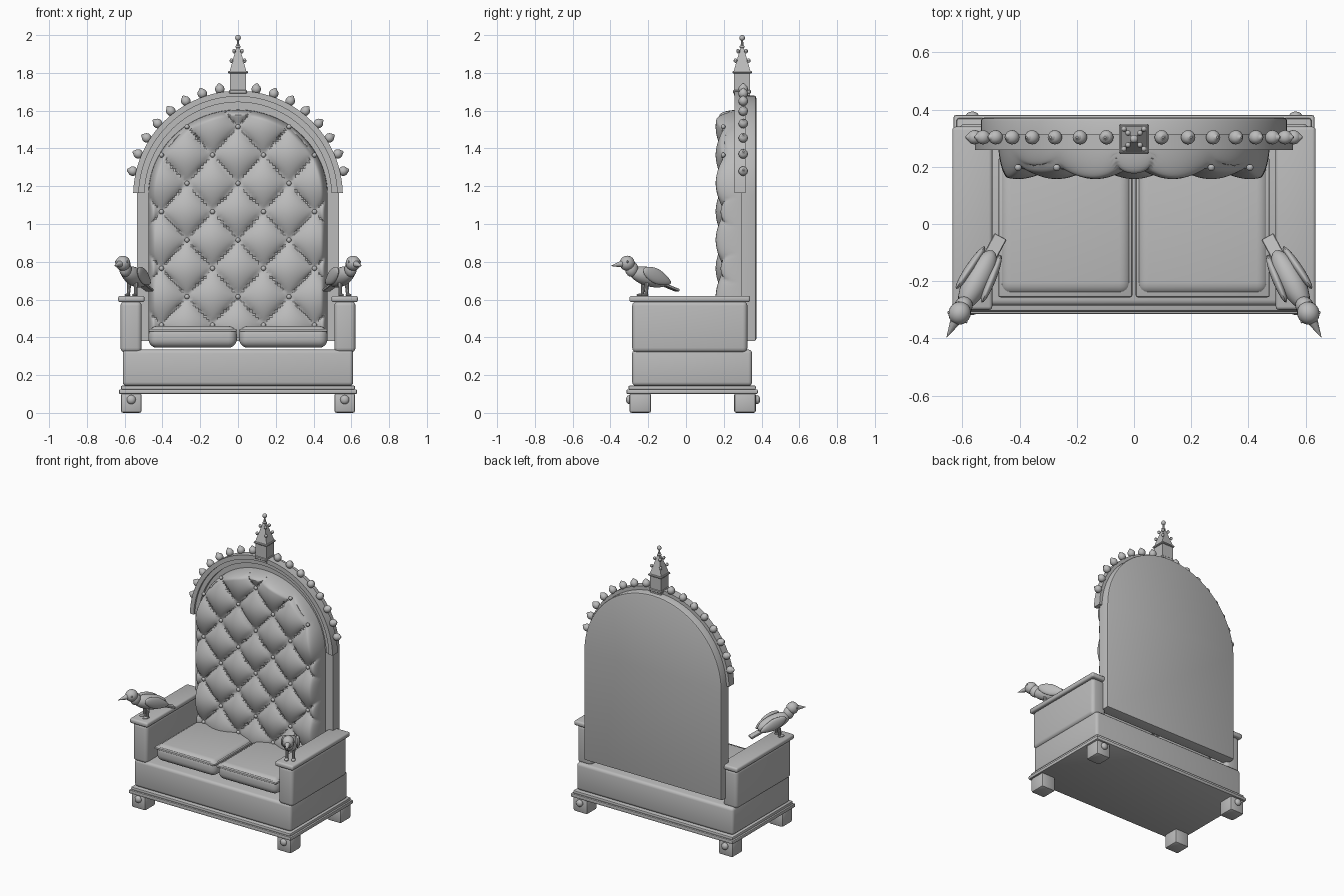
import bpy, bmesh, math
from mathutils import Matrix, Vector

if "Cube" in bpy.data.objects:
    bpy.data.objects.remove(bpy.data.objects["Cube"])

grey = bpy.data.materials.new("plain grey")
grey.diffuse_color = (0.5, 0.5, 0.5, 1)
grey.use_nodes = True
grey.node_tree.nodes["Principled BSDF"].inputs["Base Color"].default_value = grey.diffuse_color
ARCH_Z = 1.15            # height of the arch centre


def finish(name, bm, matrix=None):
    bmesh.ops.recalc_face_normals(bm, faces=bm.faces)
    me = bpy.data.meshes.new(name)
    bm.to_mesh(me)
    bm.free()
    if matrix:
        me.transform(matrix)
    me.materials.append(grey)
    ob = bpy.data.objects.new(name, me)
    bpy.context.collection.objects.link(ob)
    return ob


def box(name, lo, hi, bevel=0.0, seg=3, matrix=None):
    bm = bmesh.new()
    bmesh.ops.create_cube(bm, size=1)
    for v in bm.verts:
        v.co = [(a + b) / 2 + c * (b - a) for a, b, c in zip(lo, hi, v.co)]
    if bevel:
        bmesh.ops.bevel(bm, geom=bm.edges[:], offset=bevel, segments=seg,
                        profile=0.5, affect='EDGES')
    return finish(name, bm, matrix)


def ball(name, loc, radii, matrix=Matrix(), seg=16):
    bm = bmesh.new()
    bmesh.ops.create_uvsphere(bm, u_segments=seg, v_segments=seg * 5 // 8, radius=1)
    m = Matrix.Translation(loc) @ Matrix.Diagonal((*radii, 1))
    return finish(name, bm, matrix @ m)


def cone(name, a, b, r0, r1, seg, matrix=Matrix(), spin=0.0):
    a, b = Vector(a), Vector(b)
    bm = bmesh.new()
    bmesh.ops.create_cone(bm, cap_ends=True, segments=seg, radius1=r0, radius2=r1,
                          depth=(b - a).length)
    turn = (b - a).to_track_quat('Z', 'Y').to_matrix().to_4x4()
    m = Matrix.Translation((a + b) / 2) @ turn @ Matrix.Rotation(spin, 4, 'Z')
    return finish(name, bm, matrix @ m)


def arch_band(name, r0, r1, y0, y1, n=48):
    bm = bmesh.new()
    rows = []
    for i in range(n + 1):
        t = math.radians(1.5 + 177 * i / n)
        rows.append([bm.verts.new((r * math.cos(t), y, ARCH_Z + r * math.sin(t)))
                     for r, y in ((r0, y0), (r1, y0), (r1, y1), (r0, y1))])
    for p, q in zip(rows, rows[1:]):
        for k in range(4):
            bm.faces.new((p[k], p[k - 1], q[k - 1], q[k]))
    bm.faces.new(rows[0])
    bm.faces.new(rows[-1])
    return finish(name, bm)


# Plinth, seat base and deck
box("plinth_lower", (-.63, -.315, .10), (.63, .38, .125), .006, 2)
box("plinth_upper", (-.62, -.305, .122), (.62, .37, .145), .008, 2)
box("seat_base", (-.61, -.285, .143), (.61, .35, .335), .02)

for s in (-1, 1):
    def span(a, b):
        return sorted((s * a, s * b))

    # Feet with round studs
    x0, x1 = span(.51, .62)
    for tag, y0, y1, yk in (("front", -.30, -.185, -.30), ("back", .255, .37, .375)):
        box(tag + "_foot", (x0, y0, 0), (x1, y1, .105), .012, 2)
        ball(tag + "_foot_stud", (s * .565, yk, .07), (.024, .018, .024))
    # Arms and flat arm tops
    x0, x1 = span(.51, .622)
    box("arm", (x0, -.285, .32), (x1, .325, .592), .025, 4)
    x0, x1 = span(.495, .635)
    box("arm_top", (x0, -.30, .586), (x1, .34, .62), .012)
    # Seat cushions with piping
    x0, x1 = span(.006, .474)
    box("seat_cushion", (x0, -.25, .345), (x1, .23, .46), .045, 5)
    box("cushion_piping", (x0, -.256, .43), (x1, .23, .445), .007, 2)

# Arched backboard
bm = bmesh.new()
pts = [(-.535, .38), (.535, .38)]
pts += [(.535 * math.cos(math.pi * i / 40), ARCH_Z + .53 * math.sin(math.pi * i / 40))
        for i in range(41)]
face = bm.faces.new([bm.verts.new((x, .292, z)) for x, z in pts])
ext = bmesh.ops.extrude_face_region(bm, geom=[face])
back = [g for g in ext['geom'] if isinstance(g, bmesh.types.BMVert)]
bmesh.ops.translate(bm, verts=back, vec=(0, .08, 0))
rim = [e for e in bm.edges if all(v.co.y > .35 for v in e.verts)]
bmesh.ops.bevel(bm, geom=rim, offset=.012, segments=2, profile=.5, affect='EDGES')
finish("backboard", bm)

# Stepped arch trim
arch_band("arch_trim_outer", .525, .555, .258, .315)
arch_band("arch_trim_inner", .495, .527, .272, .30)

# Row of beads around the arch
for s in (-1, 1):
    for i in range(8):
        a = s * math.radians(9.7 + 9.6 * i)
        turn = Matrix.Translation((0, .303, ARCH_Z)) @ Matrix.Rotation(a, 4, 'Y')
        ball("arch_bead", (0, 0, .572), (.025, .025, .026), turn)
        cone("arch_bead_tip", (0, 0, .588), (0, 0, .604), .018, .004, 12, turn)

# Deep-buttoned back padding: diamond tufts inside an arched outline
DX, DZ, TOP = .135, .15, 1.515
W, H, LOW = .475, .455, .40
bm = bmesh.new()
rows = []
NX, NLOW, NARC = 96, 72, 44
for j in range(NLOW + NARC + 1):
    if j <= NLOW:
        z, w = LOW + (ARCH_Z - LOW) * j / NLOW, W
    else:
        t = math.pi / 2 * (j - NLOW) / NARC
        z, w = ARCH_Z + H * math.sin(t), max(W * math.cos(t), 1e-4)
    row = []
    for i in range(NX + 1):
        x = w * math.sin(math.pi / 2 * (2 * i / NX - 1))
        rho = math.hypot(x / W, max(0, z - ARCH_Z) / H)
        d = min(1, W * max(0, 1 - rho) / .035)
        edge = math.sqrt(max(0, 1 - (1 - d) ** 2))
        a, b = x / DX, (z - TOP) / DZ
        puff = abs(math.sin(math.pi * (a + b) / 2) * math.sin(math.pi * (a - b) / 2)) ** .5
        row.append(bm.verts.new((x, .295 - edge * (.092 + .046 * puff), z)))
    rows.append(row)
for p, q in zip(rows, rows[1:]):
    for i in range(NX):
        bm.faces.new((p[i], p[i + 1], q[i + 1], q[i]))
bmesh.ops.remove_doubles(bm, verts=bm.verts, dist=.0005)
finish("tufted_back", bm)

# Buttons where the tuft seams cross
for b in range(8):
    for a in ((-2, 0, 2) if b % 2 == 0 else (-3, -1, 1, 3)):
        ball("back_button", (a * DX, .197, TOP - b * DZ), (.013, .012, .013), seg=12)

# Spire on top of the arch
SY = .297
box("spire_block", (-.043, SY - .043, 1.68), (.043, SY + .043, 1.80))
box("spire_foot", (-.047, SY - .047, 1.69), (.047, SY + .047, 1.71), .004, 1)
box("spire_ledge", (-.052, SY - .052, 1.797), (.052, SY + .052, 1.81), .004, 1)
cone("spire_roof", (0, SY, 1.81), (0, SY, 1.935), .062, .012, 4, spin=math.pi / 4)
cone("spire_stem", (0, SY, 1.93), (0, SY, 1.975), .009, .005, 10)
ball("spire_collar", (0, SY, 1.938), (.014, .014, .008))
ball("spire_ball", (0, SY, 1.985), (.015, .015, .015))
for sx in (-1, 1):
    for sy in (-1, 1):
        for z, r in ((1.865, .035), (1.915, .021)):
            ball("spire_knob", (sx * r, SY + sy * r, z), (.01, .01, .012), seg=10)

# Birds perched on the arm fronts, turned outwards (local +x is forward)
for s in (-1, 1):
    m = (Matrix.Translation((s * .547, -.195, .72))
         @ Matrix.Rotation(math.atan2(-.88, s * .47), 4, 'Z'))
    tilt = m @ Matrix.Rotation(math.radians(-14), 4, 'Y')
    ball("bird_body", (0, 0, 0), (.118, .046, .05), tilt, 24)
    ball("bird_neck", (.105, 0, .042), (.036, .032, .042), m)
    ball("bird_head", (.132, 0, .072), (.041, .039, .04), m, 20)
    cone("bird_beak", (.155, 0, .07), (.228, 0, .058), .021, .001, 12, m)
    box("bird_tail", (-.185, -.024, -.016), (-.06, .024, -.002), .003, 1,
        m @ Matrix.Rotation(math.radians(-20), 4, 'Y'))
    for k in (-1, 1):
        # wing: flattened ball drawn out to a point at the rear
        wing = ball("bird_wing", (0, 0, 0), (1, 1, 1), seg=20)
        for v in wing.data.vertices:
            x, y, z = v.co
            taper = 1 if x > 0 else 1 + .35 * x
            v.co = (x * .095 - .025, y * .016, z * .04 * taper + .004 + .012 * x)
        wing.data.transform(tilt @ Matrix.Translation((0, k * .044, .004))
                            @ Matrix.Rotation(k * .1, 4, 'Z'))
        ball("bird_eye", (.148, k * .034, .08), (.006, .006, .006), m, 8)
        cone("bird_leg", (.03, k * .022, -.10), (.025, k * .02, -.03), .008, .012, 10, m)
        ball("bird_foot", (.04, k * .022, -.096), (.024, .013, .008), m, 12)

# Smooth shading that keeps hard edges
for ob in bpy.context.collection.objects:
    ob.select_set(True)
    bpy.context.view_layer.objects.active = ob
bpy.ops.object.shade_smooth_by_angle(angle=math.radians(35))
